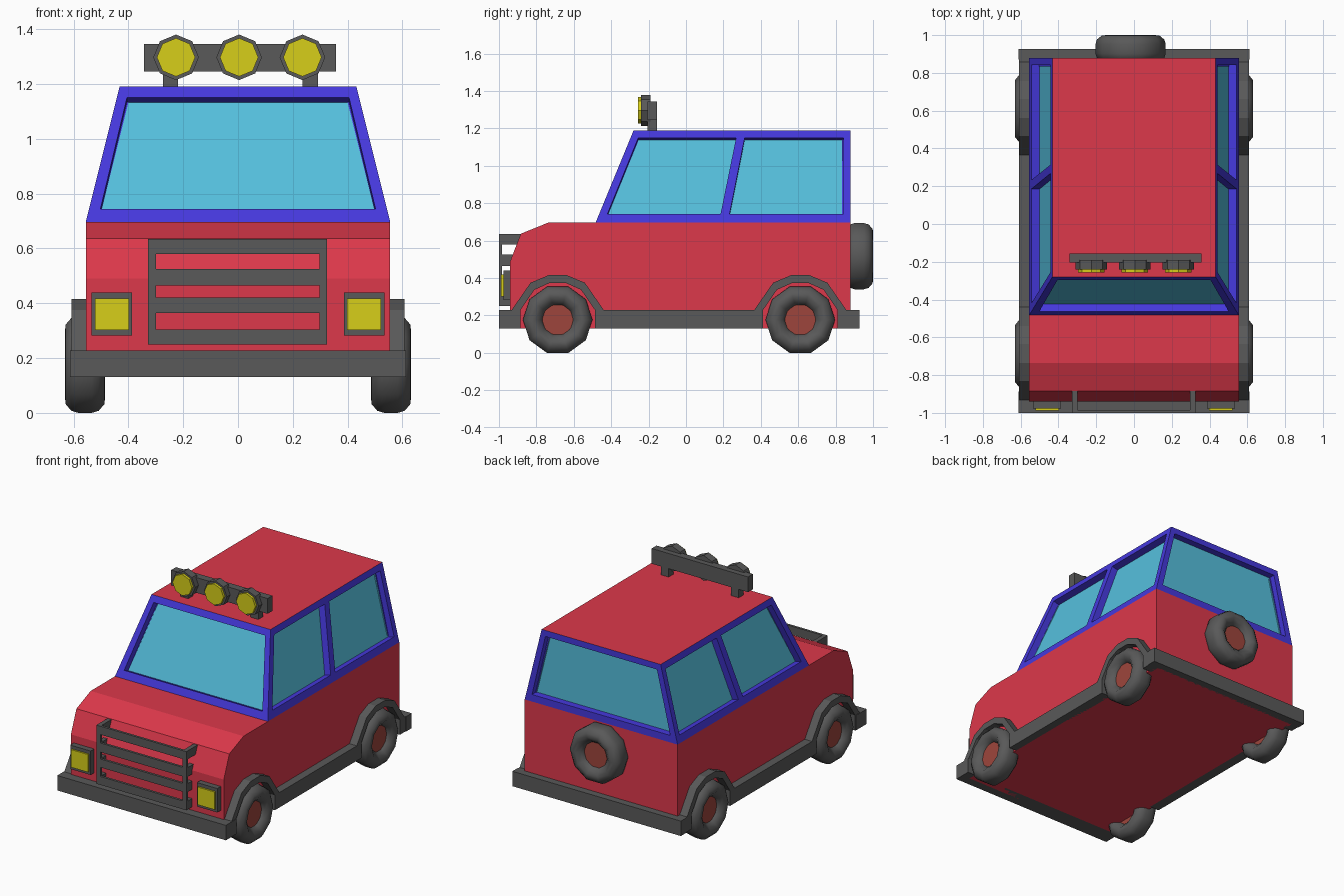
import bpy, bmesh, math
from mathutils import Vector, Matrix

if "Cube" in bpy.data.objects:
    bpy.data.objects.remove(bpy.data.objects["Cube"])


def material(name, rgb):
    m = bpy.data.materials.new(name)
    m.diffuse_color = (*rgb, 1)
    m.use_nodes = True
    m.node_tree.nodes["Principled BSDF"].inputs["Base Color"].default_value = m.diffuse_color
    return m


RED = material("red_paint", (0.72, 0.04, 0.07))
BLUE = material("blue_frame", (0.06, 0.04, 0.72))
GLASS = material("window_blue", (0.09, 0.52, 0.72))
YELLOW = material("lamp_yellow", (0.68, 0.62, 0.01))
HUB = material("hub_red", (0.34, 0.06, 0.045))
GREY = material("dark_grey", (0.1, 0.1, 0.1))


def finish(name, bm, *mats):
    bmesh.ops.remove_doubles(bm, verts=bm.verts, dist=1e-5)
    bmesh.ops.recalc_face_normals(bm, faces=bm.faces)
    me = bpy.data.meshes.new(name)
    bm.to_mesh(me)
    bm.free()
    for m in mats:
        me.materials.append(m)
    ob = bpy.data.objects.new(name, me)
    bpy.context.collection.objects.link(ob)
    return ob


def add_box(bm, x, y, z):
    mid = [(a + b) / 2 for a, b in (x, y, z)]
    size = [b - a for a, b in (x, y, z)]
    bmesh.ops.create_cube(bm, size=1, matrix=Matrix.Translation(mid) @ Matrix.Diagonal((*size, 1)))


def boxes(name, mat, *ranges):
    bm = bmesh.new()
    for r in ranges:
        add_box(bm, *r)
    return finish(name, bm, mat)


def prism(name, outline, x0, x1, mat):
    """Extrude a (y, z) outline along x."""
    bm = bmesh.new()
    f = bm.faces.new([bm.verts.new((x0, y, z)) for y, z in outline])
    ext = bmesh.ops.extrude_face_region(bm, geom=[f])["geom"]
    bmesh.ops.translate(bm, vec=(x1 - x0, 0, 0), verts=[v for v in ext if isinstance(v, bmesh.types.BMVert)])
    return finish(name, bm, mat)


def drum(name, loc, r1, r2, depth, sides, mat, rot):
    bm = bmesh.new()
    bmesh.ops.create_cone(bm, cap_ends=True, segments=sides, radius1=r1, radius2=r2, depth=depth)
    ob = finish(name, bm, mat)
    ob.matrix_world = Matrix.Translation(loc) @ rot
    return ob


def wheel(name, loc, rot):
    """Ten-sided rounded tyre around local z, with a hub disc."""
    half = [(0.03, 0.08), (0.053, 0.098), (0.073, 0.125), (0.071, 0.152), (0.05, 0.178), (0.025, 0.186)]
    ring = half + [(-a, r) for a, r in reversed(half)]
    n = 10
    bm = bmesh.new()
    rows = [[bm.verts.new((r * math.cos(2 * math.pi * k / n), r * math.sin(2 * math.pi * k / n), a))
             for a, r in ring] for k in range(n)]
    for k in range(n):
        for j in range(len(ring)):
            i = (j + 1) % len(ring)
            m = (k + 1) % n
            bm.faces.new((rows[k][j], rows[m][j], rows[m][i], rows[k][i]))
    tyre = finish(name + "_tyre", bm, GREY)
    tyre.data.shade_smooth()
    tyre.matrix_world = Matrix.Translation(loc) @ rot
    drum(name + "_hub", loc, 0.086, 0.086, 0.07, n, HUB, rot)


# Body shell
prism("body", [(-0.94, 0.13), (-0.94, 0.49), (-0.883, 0.637), (-0.735, 0.697), (0.88, 0.697), (0.88, 0.13)],
      -0.555, 0.555, RED)

# Cabin: sloped walls with recessed windows
Z0, Z1 = 0.697, 1.19


def side_x(z):
    return 0.555 + (0.432 - 0.555) * (z - Z0) / (Z1 - Z0)


def front_y(z):
    return -0.483 + (-0.28 + 0.483) * (z - Z0) / (Z1 - Z0)


cabin = bmesh.new()
centre = Vector((0, 0.25, 0.85))


def window(outer, inner):
    outer, inner = [Vector(p) for p in outer], [Vector(p) for p in inner]
    nrm = (outer[1] - outer[0]).cross(outer[3] - outer[0]).normalized()
    if nrm.dot(centre - outer[0]) < 0:
        nrm.negate()
    deep = [p + nrm * 0.045 for p in inner]
    loops = [[cabin.verts.new(p) for p in ps] for ps in (outer, inner, deep)]
    for a, b in zip(loops, loops[1:]):
        for i in range(4):
            j = (i + 1) % 4
            cabin.faces.new((a[i], a[j], b[j], b[i]))
    cabin.faces.new(loops[2]).material_index = 1


WB, WT = 0.743, 1.15
for s in (-1, 1):
    def side(ya, yb, yc, yd, lo, hi):
        return [(s * side_x(z), y, z) for y, z in ((ya, lo), (yb, lo), (yc, hi), (yd, hi))]
    window(side(-0.483, 0.207, 0.293, -0.28, Z0, Z1), side(-0.42, 0.185, 0.268, -0.255, WB, WT))
    window(side(0.207, 0.88, 0.88, 0.293, Z0, Z1), side(0.233, 0.843, 0.843, 0.314, WB, WT))
for y_at in (front_y, lambda z: 0.88):
    def end(xb, xt, lo, hi):
        return [(x, y_at(z), z) for x, z in ((-xb, lo), (xb, lo), (xt, hi), (-xt, hi))]
    window(end(0.555, 0.432, Z0, Z1), end(0.502, 0.405, WB, WT))
roof = cabin.faces.new([cabin.verts.new((x, y, Z1)) for x, y in
                        ((-0.432, -0.28), (0.432, -0.28), (0.432, 0.88), (-0.432, 0.88))])
roof.material_index = 2
finish("cabin", cabin, BLUE, GLASS, RED)

# Bumpers
boxes("front_bumper", GREY, ((-0.612, 0.612), (-1, -0.887), (0.13, 0.228)))
boxes("rear_bumper", GREY, ((-0.612, 0.612), (0.87, 0.927), (0.13, 0.228)))

# Side sills with wheel arches
AXLES = (-0.686, 0.611)
OUTER = [(-0.247, 0.228), (-0.145, 0.375), (-0.05, 0.415), (0.05, 0.415), (0.145, 0.375), (0.247, 0.228)]
INNER = [(-0.2, 0.13), (-0.2, 0.228), (-0.125, 0.337), (-0.045, 0.373),
         (0.045, 0.373), (0.125, 0.337), (0.2, 0.228), (0.2, 0.13)]
top = [(c + y, z) for c in AXLES for y, z in OUTER]
low = [(c + y, z) for c in AXLES for y, z in INNER]
outline = [(-0.933, 0.13)] + top + [(0.9, 0.228), (0.9, 0.13)] + low[::-1]
for s, tag in ((-1, "left"), (1, "right")):
    prism(tag + "_sill_and_arches", outline, s * 0.54, s * 0.608, GREY)

# Wheels and spare
to_x = Matrix.Rotation(math.pi / 2, 4, 'Y')
to_y = Matrix.Rotation(math.pi / 2, 4, 'X')
flat = Matrix.Rotation(math.pi / 2, 4, 'Z')
for s, tag in ((-1, "left"), (1, "right")):
    for y, end_tag in zip(AXLES, ("front", "rear")):
        wheel(f"{end_tag}_{tag}_wheel", (s * 0.558, y, 0.177), to_x @ flat)
wheel("spare_wheel", (-0.018, 0.927, 0.517), to_y)

# Grille guard: posts, bars and rearward prongs
bars = [(0.25, 0.305), (0.365, 0.42), (0.465, 0.525), (0.58, 0.635)]
posts = [(-0.328, -0.3), (0.297, 0.325)]
boxes("grille_guard", GREY,
      *[(p, (-1, -0.984), (0.25, 0.635)) for p in posts],
      *[((-0.3, 0.297), (-1, -0.984), b) for b in bars],
      *[(p, (-0.984, -0.88), b) for p in posts for b in bars])

# Headlights
for s, tag in ((-1, "left"), (1, "right")):
    cx = s * 0.46
    boxes(tag + "_headlight_case", GREY, ((cx - 0.074, cx + 0.074), (-0.977, -0.93), (0.283, 0.44)))
    boxes(tag + "_headlight", YELLOW, ((cx - 0.062, cx + 0.062), (-0.988, -0.96), (0.302, 0.418)))

# Roof light bar and three lamps
boxes("light_bar", GREY, ((-0.342, 0.358), (-0.205, -0.155), (1.245, 1.345)),
      *[((x - 0.028, x + 0.028), (-0.205, -0.155), (1.185, 1.245)) for x in (-0.246, 0.263)])
for i, x in enumerate((-0.226, 0.004, 0.235)):
    drum(f"roof_lamp_case_{i}", (x, -0.215, 1.297), 0.083, 0.083, 0.05, 8, GREY, to_y)
    drum(f"roof_lamp_{i}", (x, -0.24, 1.297), 0.07, 0.07, 0.032, 8, YELLOW, to_y)
